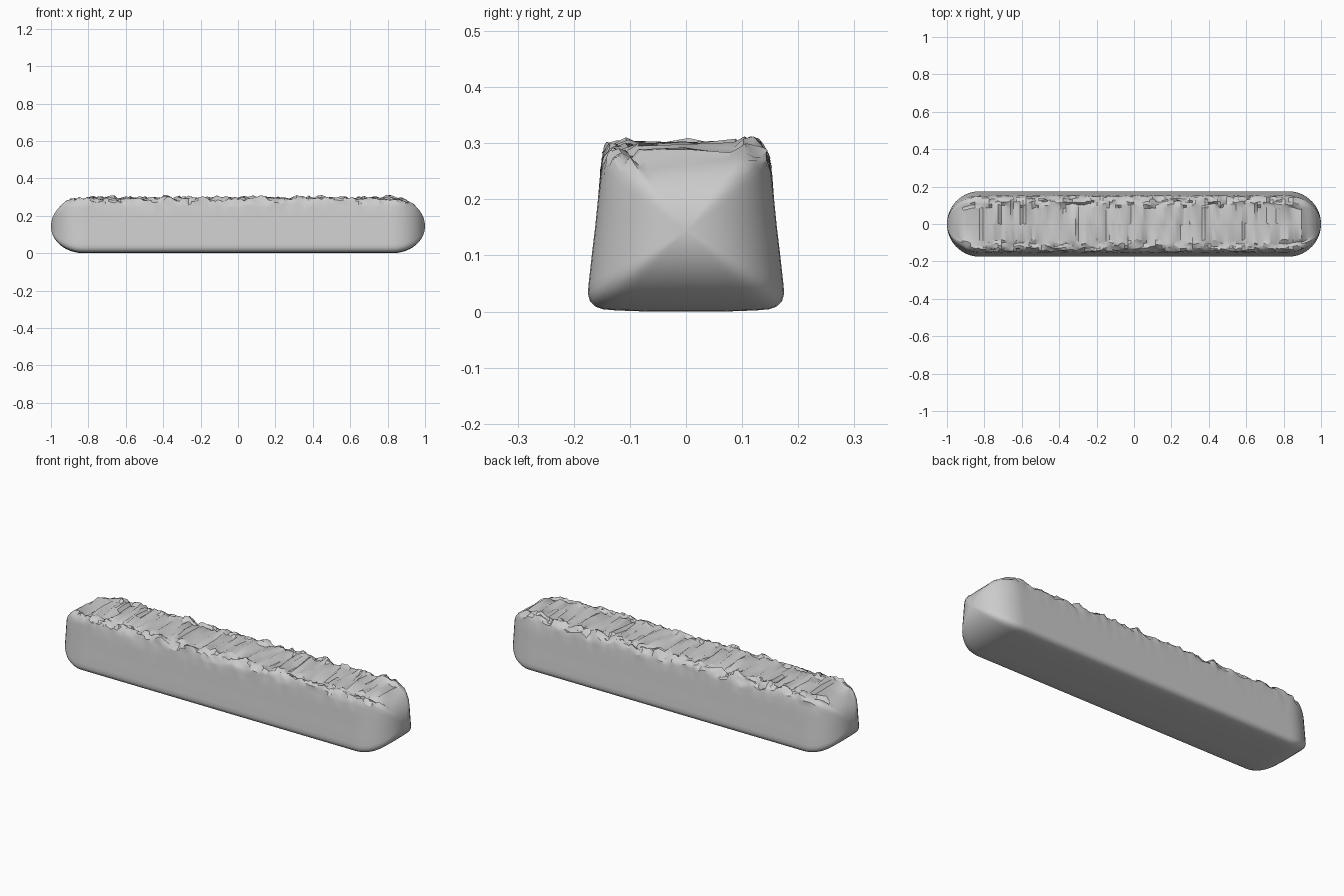
import bpy, bmesh, math
from mathutils import Vector, noise

if "Cube" in bpy.data.objects:
    bpy.data.objects.remove(bpy.data.objects["Cube"])

# Half cross-section (y, z), bottom centre to top centre
half = [(0, 0), (0.07, 0), (0.125, 0.002), (0.148, 0.004), (0.162, 0.009), (0.171, 0.018),
        (0.175, 0.032), (0.1735, 0.05), (0.168, 0.1), (0.162, 0.15), (0.157, 0.2),
        (0.152, 0.245), (0.149, 0.262), (0.145, 0.276), (0.138, 0.286), (0.129, 0.293),
        (0.118, 0.296), (0.104, 0.296), (0.086, 0.296), (0, 0.296)]
section = half + [(-y, z) for y, z in half[-2:0:-1]]
CZ, BODY, CAP = 0.143, 0.825, 0.175

# Stations along the bar: (x, section scale), with round caps
caps = [(BODY + CAP * math.sin(a), math.cos(a))
        for a in (math.radians(d) for d in (8, 16, 24, 32, 40, 48, 56, 64, 72, 80, 86))]
n = 100
stations = [(-x, s) for x, s in reversed(caps)]
stations += [(-BODY + 2 * BODY * i / n, 1) for i in range(n + 1)] + caps


def rough(x, y, z):
    """Broken-surface offset, only near the top."""
    w = min(1, max(0, (z - 0.225) / 0.06)) ** 1.5
    if w == 0:
        return 0, 0
    p = Vector((x * 17, y * 24, z * 10))
    q = Vector((x * 43 + 7, y * 70, z * 30))
    dz = 0.024 * noise.noise(p) + 0.017 * noise.noise(q) - 0.003
    dy = 0.012 * noise.noise(q + Vector((31, 5, 2)))
    return w * dy, w * max(-0.035, min(0.016, dz))


bm = bmesh.new()
rings = []
for x, s in stations:
    ring = []
    for y, z in section:
        yy, zz = y * s, CZ + (z - CZ) * s
        dy, dz = rough(x, yy, zz)
        ring.append(bm.verts.new((x, yy + dy, zz + dz)))
    rings.append(ring)

# Skin between rings, then close each end to a tip
m = len(section)
for a, b in zip(rings, rings[1:]):
    for i in range(m):
        j = (i + 1) % m
        bm.faces.new((a[i], a[j], b[j], b[i]))
for ring, x in ((rings[0], -1), (rings[-1], 1)):
    tip = bm.verts.new((x, 0, CZ))
    for i in range(m):
        bm.faces.new((ring[i], ring[(i + 1) % m], tip))
bmesh.ops.recalc_face_normals(bm, faces=bm.faces)

mesh = bpy.data.meshes.new("rough_topped_bar")
bm.to_mesh(mesh)
bm.free()
bar = bpy.data.objects.new("rough_topped_bar", mesh)
bpy.context.collection.objects.link(bar)
bpy.context.view_layer.objects.active = bar
bar.select_set(True)
bpy.ops.object.shade_smooth_by_angle(angle=math.radians(30))
